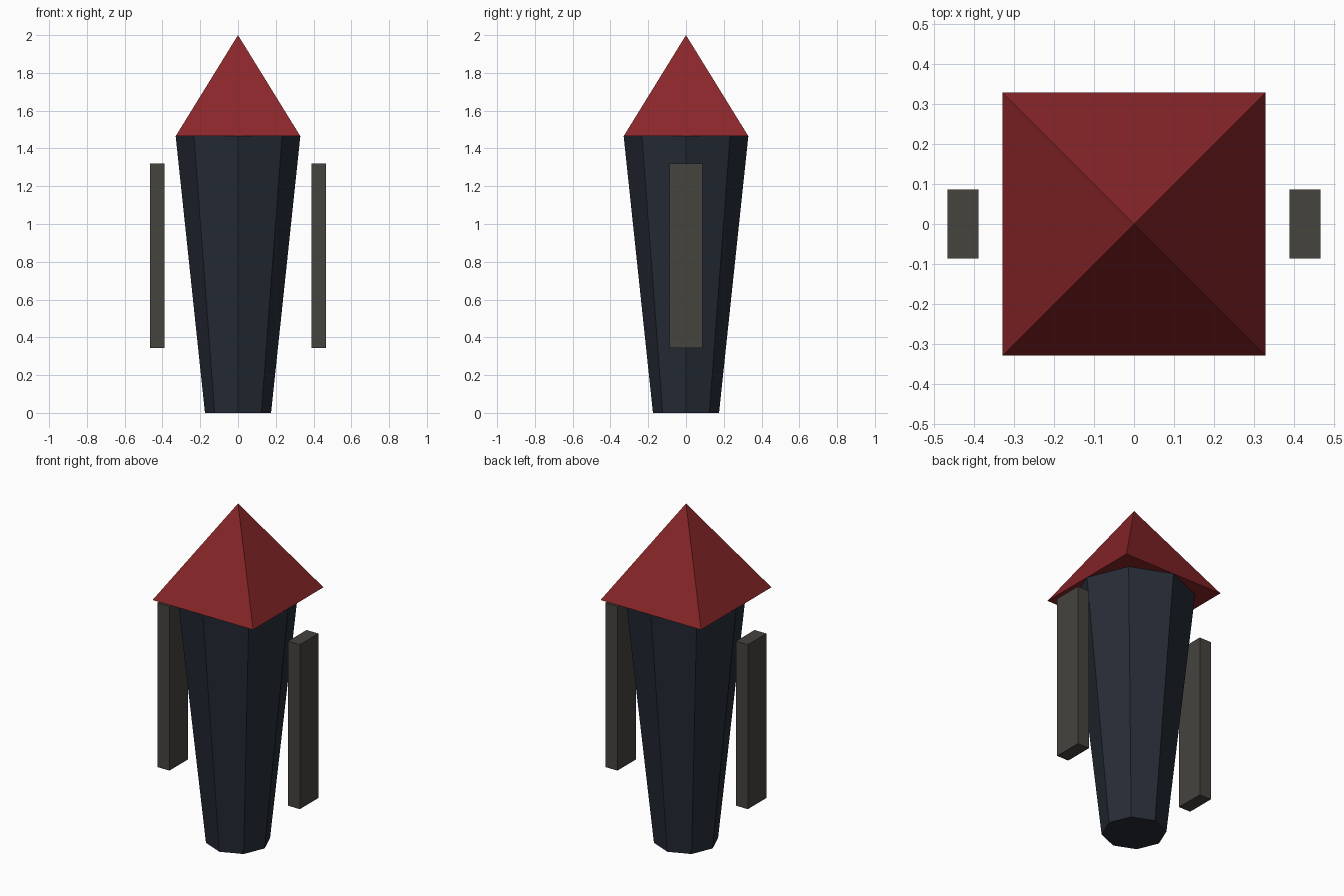
import bpy
import math

if "Cube" in bpy.data.objects:
    bpy.data.objects.remove(bpy.data.objects["Cube"])


def material(name, rgb):
    m = bpy.data.materials.new(name)
    m.diffuse_color = (*rgb, 1.0)
    m.use_nodes = True
    m.node_tree.nodes["Principled BSDF"].inputs["Base Color"].default_value = m.diffuse_color
    return m


ROOF = material("dark_red", (0.25, 0.019, 0.022))
BODY = material("blue_black", (0.019, 0.025, 0.037))
POST = material("warm_grey", (0.06, 0.056, 0.048))


def frustum(name, sides, r_low, r_high, z0, z1, mat, turn=0.0):
    """Flat-sided ring shape with its first corner on +x, turned about z."""
    rings = [[(r * math.cos(turn + 2 * math.pi * i / sides),
               r * math.sin(turn + 2 * math.pi * i / sides), z)
              for i in range(sides)] for r, z in ((r_low, z0), (r_high, z1)) if r > 0]
    verts = sum(rings, [])
    faces = [tuple(reversed(range(sides)))]
    if r_high > 0:
        faces.append(tuple(range(sides, 2 * sides)))
    else:
        verts.append((0, 0, z1))
    for i in range(sides):
        j = (i + 1) % sides
        faces.append((i, j, sides + j, sides + i) if r_high > 0 else (i, j, sides))
    mesh = bpy.data.meshes.new(name)
    mesh.from_pydata(verts, [], faces)
    mesh.materials.append(mat)
    obj = bpy.data.objects.new(name, mesh)
    bpy.context.collection.objects.link(obj)
    return obj


def box(name, size, centre, mat):
    bpy.ops.mesh.primitive_cube_add(size=1, location=centre)
    obj = bpy.context.object
    obj.name = name
    obj.scale = size
    obj.data.materials.append(mat)
    return obj


# Eight-sided body, widening upwards
frustum("body", 8, 0.175, 0.33, 0.0, 1.465, BODY)

# Square pyramid on top, flush with the body's widest points
frustum("pointed_top", 4, 0.33 * math.sqrt(2), 0.0, 1.465, 2.0, ROOF, math.pi / 4)

# Separate upright slabs at each side
for side, label in ((-1, "left"), (1, "right")):
    box(f"{label}_arm", (0.078, 0.174, 0.976), (side * 0.428, 0, 0.832), POST)
